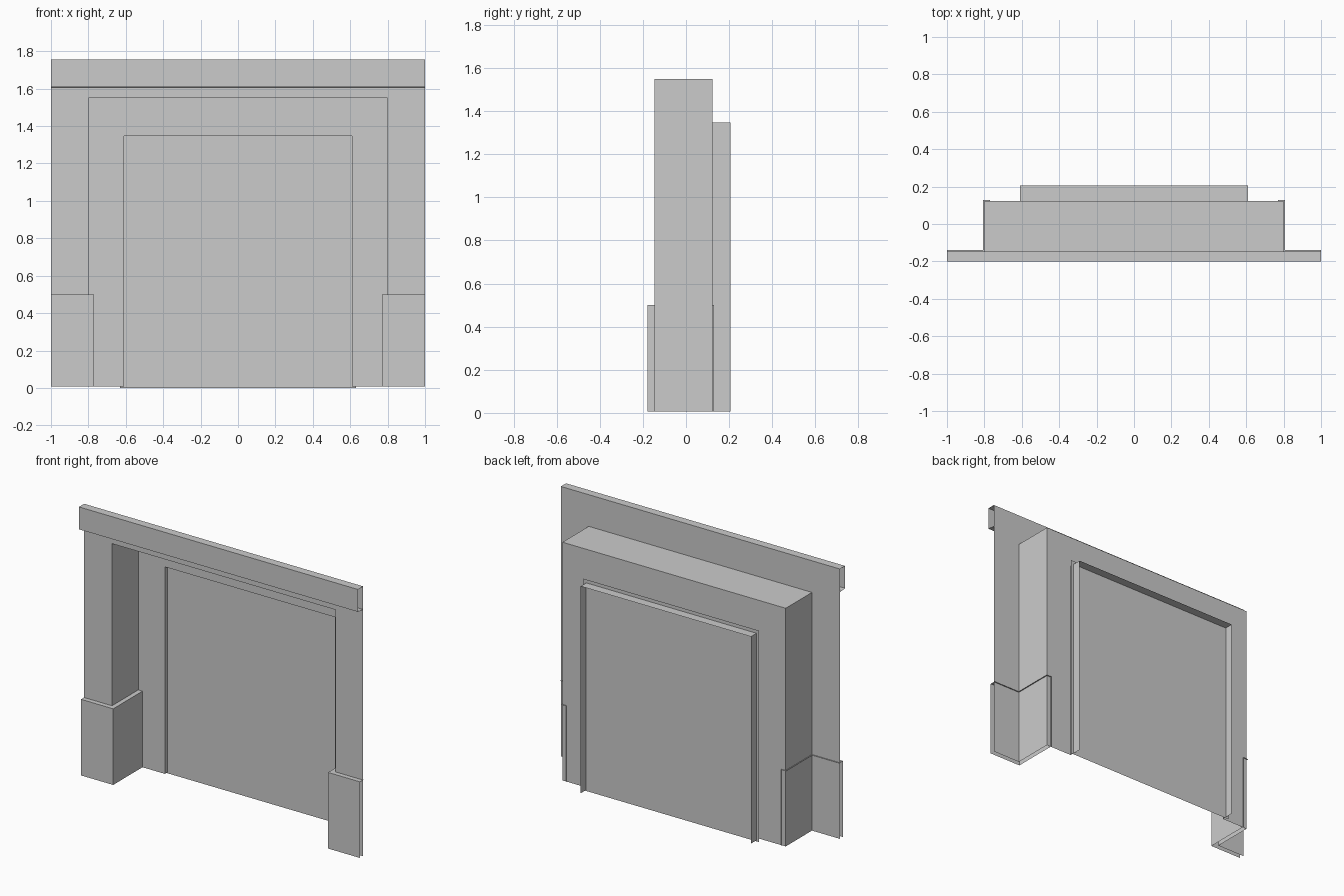
import bpy

cube = bpy.data.objects.get("Cube")
if cube:
    bpy.data.objects.remove(cube, do_unlink=True)

grey = bpy.data.materials.new("plain grey")
grey.use_nodes = True
GREY = (0.6, 0.6, 0.6, 1)
grey.diffuse_color = GREY
grey.node_tree.nodes["Principled BSDF"].inputs["Base Color"].default_value = GREY

# Shared levels: depth of each layer and height of each edge
FLOOR, TOP = 0.007, 1.755
FACE, BACK, PANEL, FIN = -0.147, 0.122, 0.15, 0.207
BAY_X, BAY_Z = 0.8, 1.55
DOOR_X, DOOR_Z = 0.61, 1.348
POKE = 0.007


def sheet(name, verts, faces):
    """Thin flat-shaded sheet object."""
    mesh = bpy.data.meshes.new(name)
    mesh.from_pydata(verts, [], faces)
    mesh.materials.append(grey)
    obj = bpy.data.objects.new(name, mesh)
    bpy.context.collection.objects.link(obj)
    return obj


def strip(name, path, direction):
    """Sweep an open path along a straight vector."""
    n = len(path)
    moved = [tuple(a + b for a, b in zip(p, direction)) for p in path]
    return sheet(name, path + moved,
                 [(i, i + 1, n + i + 1, n + i) for i in range(n - 1)])


def arch(half, top, y, bottom=FLOOR):
    """Door-shaped path from one foot over the head to the other foot."""
    return [(-half, y, bottom), (-half, y, top), (half, y, top), (half, y, bottom)]


def arch_wall(name, outer, inner):
    """Flat wall between an outer and an inner arch."""
    return sheet(name, outer + inner, [(i, i + 1, 5 + i, 4 + i) for i in range(3)])


# Front wall with the bay opening, the bay itself and its rear wall
arch_wall("front_wall", arch(1, TOP, FACE), arch(BAY_X, BAY_Z, FACE))
strip("bay_lining", arch(BAY_X, BAY_Z, FACE), (0, BACK - FACE, 0))
arch_wall("rear_wall", arch(BAY_X, BAY_Z, BACK), arch(DOOR_X, DOOR_Z, BACK))

# Door frame passing through the door panel
strip("door_frame", arch(DOOR_X, DOOR_Z, BACK), (0, FIN - BACK, 0))
sheet("door_panel", arch(0.63, 1.37, PANEL, 0), [(0, 1, 2, 3)])

# Open-ended header beam across the top
strip("header_beam", [(-1, FACE, TOP), (-1, -0.2, TOP),
                      (-1, -0.2, 1.61), (-1, FACE, 1.605)], (2, 0, 0))

# Plinth cladding at the foot of each pier, with a narrow ledge on top
for side, label in ((-1, "right"), (1, "left")):
    end, inner, outer = side, side * 0.77, side * (BAY_X + POKE)
    front, rear, ledge = -0.178, BACK + POKE, FACE + POKE
    strip(label + "_plinth", [(end, front, FLOOR), (inner, front, FLOOR),
                              (inner, rear, FLOOR)], (0, 0, 0.5 - FLOOR))
    sheet(label + "_plinth_ledge",
          [(end, front, 0.5), (inner, front, 0.5), (inner, rear, 0.5),
           (end, ledge, 0.5), (outer, ledge, 0.5), (outer, rear, 0.5)],
          [(0, 1, 4, 3), (1, 2, 5, 4)])
